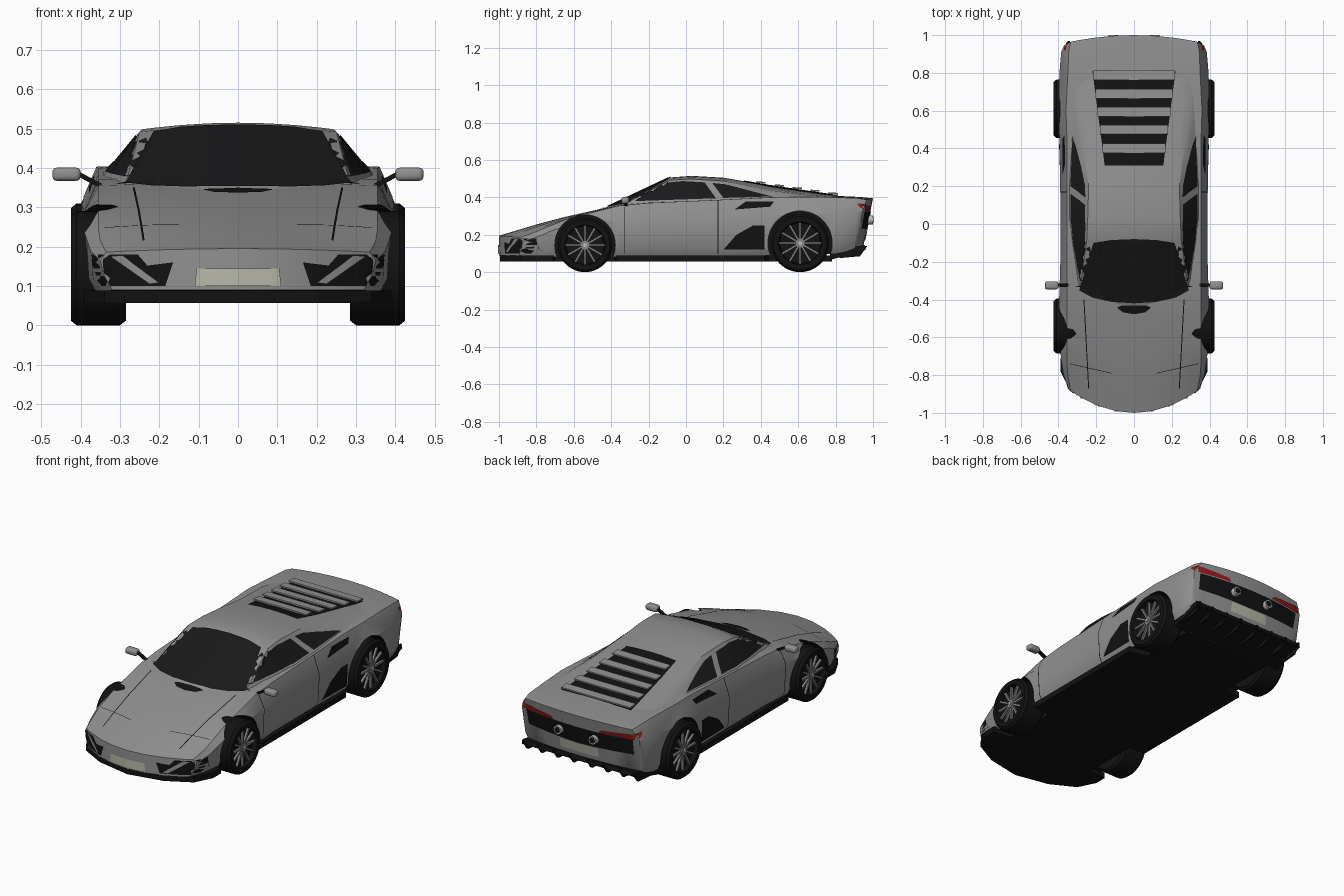
import bpy, bmesh, math
from math import radians, pi, sin, cos
from mathutils import Matrix, Vector
from mathutils.bvhtree import BVHTree

if "Cube" in bpy.data.objects:
    bpy.data.objects.remove(bpy.data.objects["Cube"])


def material(name, *rgb):
    m = bpy.data.materials.new(name)
    m.use_nodes = True
    m.diffuse_color = (*rgb, 1)
    m.node_tree.nodes["Principled BSDF"].inputs["Base Color"].default_value = (*rgb, 1)
    return m


PAINT = material("grey paint", .28, .28, .285)
BLACK = material("black trim", .006, .006, .006)
GLASS = material("dark glass", .01, .01, .011)
ALLOY = material("alloy", .24, .24, .24)
PLATE = material("plate cream", .48, .48, .4)
CHROME = material("bright metal", .5, .5, .5)
RED = material("lamp red", .3, .01, .01)


def make(name, bm, *mats, mirror=True, smooth=True):
    me = bpy.data.meshes.new(name)
    bm.to_mesh(me)
    bm.free()
    ob = bpy.data.objects.new(name, me)
    bpy.context.collection.objects.link(ob)
    for m in mats:
        me.materials.append(m)
    bpy.ops.object.select_all(action='DESELECT')
    ob.select_set(True)
    bpy.context.view_layer.objects.active = ob
    if smooth:
        bpy.ops.object.shade_smooth_by_angle(angle=radians(32))
    if mirror:
        ob.modifiers.new("Mirror", 'MIRROR').use_mirror_merge = False
    return ob


def section(wb, zb, mid1, mid2, xt, zt, zc):
    # Half cross-section from bottom centre, up the flank, to top centre
    half = [(wb * f, zb) for f in (0, .3, .6, .85, 1)] + [mid1, mid2]
    return half + [(xt * f, zt + (zc - zt) * (1 - f * f)) for f in (1, .85, .6, .3, 0)]


def loft(rows, bend):
    bm = bmesh.new()
    for side in (1, -1):
        rings = [[bm.verts.new((side * x, bend(x, y, z), z)) for x, z in half] for y, half in rows]
        n = len(rings[0])
        for a, b in zip(rings, rings[1:]):
            for i in range(n - 1):
                bm.faces.new((a[i], a[i + 1], b[i + 1], b[i]))
        for r in (rings[0], rings[-1]):
            for i in range(n // 2 - 1):
                bm.faces.new((r[i], r[i + 1], r[n - 2 - i], r[n - 1 - i]))
    bmesh.ops.remove_doubles(bm, verts=bm.verts, dist=1e-5)
    bmesh.ops.recalc_face_normals(bm, faces=bm.faces)
    return bm


def box(bm, size, loc, rot=Matrix()):
    bmesh.ops.create_cube(bm, size=1, matrix=Matrix.Translation(loc) @ rot @ Matrix.Diagonal((*size, 1)))


def cylinder(bm, r, depth, loc, axis, seg=24):
    rot = Matrix.Rotation(pi / 2, 4, axis)
    bmesh.ops.create_cone(bm, cap_ends=True, segments=seg, radius1=r, radius2=r, depth=depth,
                          matrix=Matrix.Translation(loc) @ rot)


def extrude(bm, pts, vec):
    face = bm.faces.new([bm.verts.new(p) for p in pts])
    new = bmesh.ops.extrude_face_region(bm, geom=[face])["geom"]
    bmesh.ops.translate(bm, vec=vec, verts=[v for v in new if isinstance(v, bmesh.types.BMVert)])
    bmesh.ops.recalc_face_normals(bm, faces=bm.faces)


# Main body: y, width, bottom, crease height, shoulder x, shoulder z, centre z
BODY = [(-1, .35, .09, .165, .335, .186, .195), (-.9, .375, .08, .19, .35, .215, .225),
        (-.8, .385, .08, .22, .355, .245, .255), (-.65, .395, .08, .25, .355, .285, .295),
        (-.5, .4, .08, .27, .355, .32, .328), (-.36, .395, .08, .28, .355, .355, .362),
        (-.2, .39, .09, .28, .355, .37, .375), (.15, .39, .09, .285, .355, .385, .39),
        (.45, .395, .09, .3, .355, .4, .405), (.6, .4, .09, .31, .36, .403, .41),
        (.8, .395, .1, .315, .35, .4, .408), (.93, .385, .12, .32, .345, .395, .402),
        (1, .37, .14, .33, .335, .387, .395)]


def body_bend(x, y, z):
    nose = max(0, min(1, (-.6 - y) / .4))
    tail = max(0, (y - .9) / .1)
    return y + nose * 1.04 * x * x - tail * (.3 * x * x + .2 * (.395 - z))


bm = loft([(y, section(w - .03, zb, (w - .008, zb + .04), (w, zm), xs, zs, zc))
           for y, w, zb, zm, xs, zs, zc in BODY], body_bend)
for f in bm.faces:
    f.material_index = int(f.normal.z < -.8)
body = make("body", bm, PAINT, BLACK, mirror=False)

# Wheel arches, cut with a black lining
WHEELS = {"front": (-.54, .145, .162), "rear": (.61, .155, .172)}
for name, (y, r, arch) in WHEELS.items():
    bm = bmesh.new()
    for s in (1, -1):
        cylinder(bm, arch, .3, (s * .425, y, r), 'Y', 48)
    for f in bm.faces:
        f.material_index = 1
    cutter = make("arch_cutter", bm, PAINT, BLACK, mirror=False, smooth=False)
    bpy.context.view_layer.objects.active = body
    mod = body.modifiers.new("Arch", 'BOOLEAN')
    mod.operation, mod.solver, mod.object = 'DIFFERENCE', 'EXACT', cutter
    bpy.ops.object.modifier_apply(modifier=mod.name)
    bpy.data.objects.remove(cutter)

# Cabin and engine cover: y, base x, base z, roof edge x, edge z, centre z
CABIN = [(-.43, .31, .33, .29, .34, .346), (-.09, .345, .35, .25, .492, .506),
         (.03, .35, .37, .245, .498, .515), (.2, .35, .38, .24, .487, .505),
         (.45, .35, .385, .275, .437, .462), (.65, .35, .385, .305, .412, .432),
         (.85, .33, .38, .28, .392, .403)]


def cabin_rows():
    for y, xb, zb, xt, zt, zc in CABIN:
        mids = [(xb + (xt - xb) * t, zb + (zt - zb) * t) for t in (.33, .67)]
        yield y, section(xb, zb, *mids, xt, zt, zc)


cabin = make("cabin", loft(list(cabin_rows()), lambda x, y, z:
             y + .65 * x * x * max(0, min(1, (-.05 - y) / .38))), PAINT, mirror=False)

TREES = []
for ob in (body, cabin):
    bm = bmesh.new()
    bm.from_mesh(ob.data)
    TREES.append(BVHTree.FromBMesh(bm))
    bm.free()
CAST = {"side": (lambda a, b: (2, a, b), Vector((-1, 0, 0))), "front": (lambda a, b: (a, -2, b), Vector((0, 1, 0))),
        "rear": (lambda a, b: (a, 2, b), Vector((0, -1, 0))), "top": (lambda a, b: (a, b, 2), Vector((0, 0, -1)))}


def surface(start, d):
    hits = [h for h in (t.ray_cast(start, d) for t in TREES) if h[0]]
    return min(hits, key=lambda h: h[3])[0] if hits else None


def decal(name, side, pts, mat, off=.004):
    # Thin painted patch draped over the shell, mirrored left and right
    place, d = CAST[side]
    bm = bmesh.new()
    bm.faces.new([bm.verts.new(place(*p)) for p in pts])
    for _ in range(6):
        bmesh.ops.triangulate(bm, faces=bm.faces)
        long = [e for e in bm.edges if e.calc_length() > .03]
        if not long:
            break
        bmesh.ops.subdivide_edges(bm, edges=long, cuts=1)
    bmesh.ops.triangulate(bm, faces=bm.faces)
    for v in list(bm.verts):
        p = surface(v.co, d)
        if p is None:
            bm.verts.remove(v)
        else:
            v.co = p - d * off
    bm.normal_update()
    bmesh.ops.reverse_faces(bm, faces=[f for f in bm.faces if f.normal.dot(d) > 0])
    return make(name, bm, mat)


def seam(name, side, a, b, w=.005):
    a, b = Vector(a), Vector(b)
    n = (b - a).orthogonal().normalized() * w / 2
    decal(name, side, [a - n, b - n, b + n, a + n], BLACK, .002)


# Glazing
decal("windscreen", "top", [(0, -.42), (.12, -.412), (.22, -.39), (.29, -.352), (.215, -.1), (.12, -.085), (0, -.08)], GLASS)
decal("side_window", "side", [(-.33, .378), (-.12, .477), (-.02, .487), (.1, .48), (.16, .395)], GLASS)
decal("quarter_window", "side", [(.14, .477), (.21, .47), (.33, .437), (.46, .405), (.2, .397)], GLASS)

# Bonnet vent and panel seams
decal("bonnet_vent", "top", [(0, -.43), (.07, -.433), (.09, -.442), (.06, -.468), (0, -.478)], BLACK)
seam("bonnet_seam", "top", (.265, -.4), (.24, -.87))
seam("headlamp_seam", "top", (.12, -.79), (.34, -.74), .003)
seam("door_front_seam", "side", (-.33, .1), (-.33, .365))
seam("door_rear_seam", "side", (.17, .1), (.17, .385))

# Flank intakes
decal("lower_intake", "side", [(.2, .12), (.42, .12), (.42, .25), (.36, .25), (.27, .2), (.24, .15)], BLACK)
decal("upper_intake", "side", [(.26, .335), (.45, .35), (.47, .378), (.32, .378)], BLACK)

# Front bumper
decal("front_intake", "front", [(.185, .1), (.165, .16), (.245, .15), (.255, .18), (.372, .18), (.368, .1)], BLACK, .003)
decal("intake_strut", "front", [(.2, .108), (.225, .105), (.325, .175), (.295, .178)], PAINT, .007)
decal("front_plate", "front", [(0, .1), (.11, .1), (.105, .145), (0, .145)], PLATE)

# Black floor pan with front splitter
plan = [(0, -.995), (.2, -.955), (.34, -.88), (.39, -.78), (.39, -.71), (.28, -.7), (.28, -.38), (.385, -.37),
        (.385, .42), (.28, .44), (.28, .78), (0, .78)]
bm = bmesh.new()
extrude(bm, [(x, y, .057) for x, y in plan], (0, 0, .032))
make("floor_pan", bm, BLACK, smooth=False)

# Rear diffuser and fins
bm = bmesh.new()
extrude(bm, [(0, y, z) for y, z in ((.77, .065), (.96, .12), (.955, .145), (.77, .11))], (.36, 0, 0))
for x in (.05, .15, .25, .34):
    extrude(bm, [(x, y, z) for y, z in ((.82, .075), (.93, .085), (.97, .14), (.83, .13))], (.012, 0, 0))
make("diffuser", bm, BLACK, smooth=False)

# Tail panel, lamps, plate and exhausts
decal("tail_panel", "rear", [(0, .225), (.33, .235), (.335, .325), (0, .325)], BLACK, .003)
decal("tail_lamp", "rear", [(.14, .328), (.35, .328), (.352, .362), (.16, .346)], RED, .006)
decal("tail_lamp_side", "side", [(.925, .35), (.955, .332), (.955, .365), (.915, .368)], RED)
decal("rear_plate", "rear", [(0, .17), (.12, .17), (.12, .222), (0, .222)], PLATE)
bm = bmesh.new()
cylinder(bm, .024, .06, (.11, .97, .28), 'X')
make("exhaust", bm, CHROME)
bm = bmesh.new()
cylinder(bm, .017, .004, (.11, .9995, .28), 'X')
make("exhaust_bore", bm, BLACK)

# Engine cover louvres
decal("engine_grille", "top", [(0, .31), (.155, .31), (.22, .81), (0, .81)], BLACK)
bm = bmesh.new()
for y in (.4, .5, .595, .69, .787):
    half = .155 + (y - .31) * .13
    z = surface(Vector((half * .6, y, 2)), Vector((0, 0, -1))).z + .013
    box(bm, (2 * half, .05, .008), (0, y, z), Matrix.Rotation(radians(-4), 4, 'X'))
make("louvres", bm, PAINT, mirror=False, smooth=False)

# Wheels
for name, (y, r, arch) in WHEELS.items():
    bm = bmesh.new()
    prof = [(.285, 0), (.285, r * .92), (.3, r), (.41, r), (.425, r * .92), (.425, r * .74), (.4, r * .7), (.4, 0)]
    vs = [bm.verts.new((x, 0, h)) for x, h in prof]
    es = [bm.edges.new(p) for p in zip(vs, vs[1:])]
    bmesh.ops.spin(bm, geom=vs + es, axis=(1, 0, 0), cent=(0, 0, 0), angle=2 * pi, steps=48)
    bmesh.ops.remove_doubles(bm, verts=bm.verts, dist=1e-5)
    bmesh.ops.recalc_face_normals(bm, faces=bm.faces)
    bmesh.ops.translate(bm, vec=(0, y, r), verts=bm.verts)
    make(name + "_tyre", bm, BLACK)
    bm = bmesh.new()
    for i in range(12):
        a = 2 * pi * i / 12
        box(bm, (.012, .011, r * .68), (.407, y - sin(a) * r * .38, r + cos(a) * r * .38), Matrix.Rotation(a, 4, 'X'))
    cylinder(bm, r * .16, .02, (.408, y, r), 'Y')
    make(name + "_spokes", bm, ALLOY, smooth=False)
    bm = bmesh.new()
    cylinder(bm, r * .07, .008, (.42, y, r), 'Y')
    make(name + "_hub_cap", bm, CHROME)

# Door mirrors
bm = bmesh.new()
box(bm, (.072, .042, .034), (.436, -.325, .384))
bmesh.ops.bevel(bm, geom=bm.edges[:], offset=.012, segments=3, affect='EDGES', profile=.5)
make("mirror_housing", bm, PAINT)
bm = bmesh.new()
box(bm, (.075, .016, .012), (.382, -.322, .372), Matrix.Rotation(radians(-28), 4, 'Y'))
make("mirror_arm", bm, BLACK, smooth=False)
